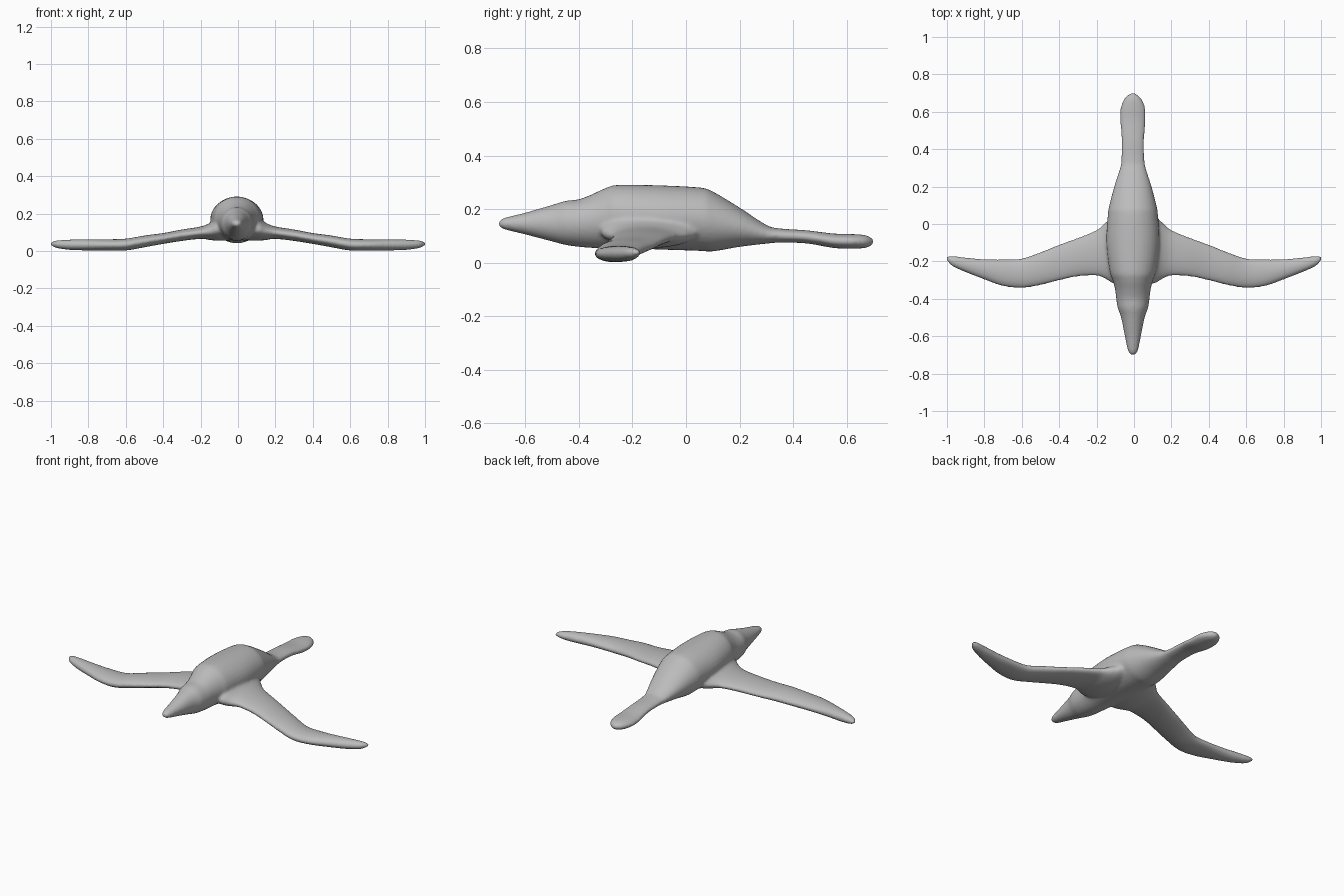
import bpy, bmesh, math
from mathutils import Vector

if "Cube" in bpy.data.objects:
    bpy.data.objects.remove(bpy.data.objects["Cube"])

grey = bpy.data.materials.new("plain grey")
grey.diffuse_color = (0.5, 0.5, 0.5, 1)
grey.use_nodes = True
grey.node_tree.nodes["Principled BSDF"].inputs["Base Color"].default_value = grey.diffuse_color


def resample(rows, steps=4):
    """Smooth curve through the section rows."""
    out = []
    for i in range(len(rows) - 1):
        p = [Vector(rows[max(0, min(len(rows) - 1, i + k))]) for k in (-1, 0, 1, 2)]
        for s in range(steps):
            t = s / steps
            out.append(0.5 * (2 * p[1] + (p[2] - p[0]) * t
                              + (2 * p[0] - 5 * p[1] + 4 * p[2] - p[3]) * t * t
                              + (3 * p[1] - p[0] - 3 * p[2] + p[3]) * t ** 3))
    return out + [Vector(rows[-1])]


def loft(bm, rows, place, sides=32):
    """Skin elliptical sections: (station, low side, high side, bottom, top)."""
    rings = []
    for st, lo, hi, bot, top in resample(rows):
        ring = []
        for k in range(sides):
            a = 2 * math.pi * k / sides
            u = (lo + hi) / 2 + (hi - lo) / 2 * math.cos(a)
            z = (bot + top) / 2 + (top - bot) / 2 * math.sin(a)
            ring.append(bm.verts.new(place(st, u, z)))
        rings.append(ring)
    for a, b in zip(rings, rings[1:]):
        for k in range(sides):
            j = (k + 1) % sides
            bm.faces.new((a[k], a[j], b[j], b[k]))
    bm.faces.new(rings[0])
    bm.faces.new(rings[-1])


# Body from beak to tail: y, half width, bottom, top
body = [(-.70, .008, .138, .152), (-.68, .026, .125, .167), (-.60, .043, .105, .187),
        (-.50, .063, .079, .216), (-.45, .081, .066, .231), (-.40, .089, .059, .237),
        (-.35, .095, .055, .256), (-.30, .108, .054, .279), (-.25, .125, .054, .291),
        (-.10, .142, .049, .289), (.05, .134, .044, .281), (.10, .126, .042, .266),
        (.20, .100, .059, .206), (.30, .069, .071, .141), (.35, .062, .075, .128),
        (.45, .061, .072, .121), (.55, .068, .055, .109), (.62, .066, .052, .107),
        (.67, .046, .055, .103), (.692, .022, .064, .093), (.70, .008, .072, .085)]

# Wing from root to tip: x, front edge, rear edge, bottom, top
wing = [(0, -.31, .05, .06, .18), (.10, -.32, .05, .055, .18), (.15, -.295, .01, .059, .150),
        (.20, -.277, -.032, .065, .131), (.30, -.281, -.073, .054, .115),
        (.40, -.302, -.110, .038, .096), (.50, -.327, -.150, .020, .083),
        (.60, -.342, -.184, .003, .066), (.70, -.332, -.189, .002, .063),
        (.80, -.297, -.188, .003, .063), (.90, -.258, -.179, .006, .061),
        (.97, -.226, -.171, .016, .056), (.995, -.203, -.172, .028, .048),
        (1.002, -.195, -.178, .034, .044)]

bm = bmesh.new()
loft(bm, [(y, -w, w, b, t) for y, w, b, t in body], lambda s, u, z: (u - .006, s, z))
for side in (-1, 1):
    loft(bm, wing, lambda s, u, z: (side * s, u, z))
bmesh.ops.recalc_face_normals(bm, faces=bm.faces)
mesh = bpy.data.meshes.new("bird_body_and_wings")
bm.to_mesh(mesh)
bm.free()
mesh.materials.append(grey)
bird = bpy.data.objects.new("bird_body_and_wings", mesh)
bpy.context.collection.objects.link(bird)

# Fuse the parts into one skin and soften the joins
fuse = bird.modifiers.new("fuse", 'REMESH')
fuse.mode = 'VOXEL'
fuse.voxel_size = 0.008
fuse.use_smooth_shade = True
soften = bird.modifiers.new("soften", 'SMOOTH')
soften.factor = 0.5
soften.iterations = 6
